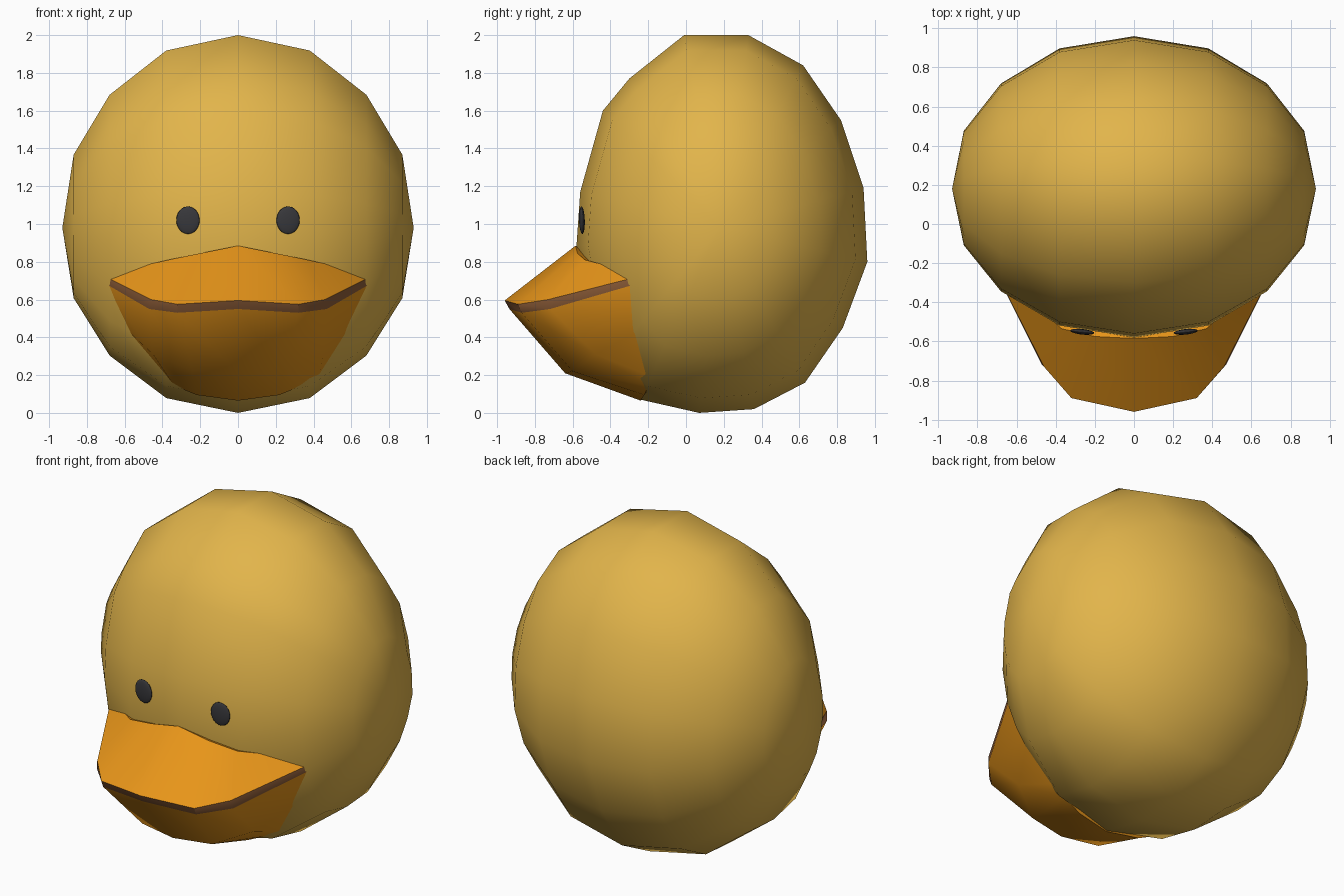
import bpy, bmesh, math
from mathutils import Vector

if "Cube" in bpy.data.objects:
    bpy.data.objects.remove(bpy.data.objects["Cube"])


def material(name, rgb):
    m = bpy.data.materials.new(name)
    m.diffuse_color = (*rgb, 1)
    m.use_nodes = True
    m.node_tree.nodes["Principled BSDF"].inputs["Base Color"].default_value = m.diffuse_color
    return m


YELLOW = material("yellow", (0.76, 0.46, 0.07))
ORANGE = material("orange", (0.80, 0.30, 0.01))
BROWN = material("brown", (0.27, 0.11, 0.04))
BLACK = material("black", (0.04, 0.04, 0.045))


def finish(name, bm, mats, angle):
    bmesh.ops.recalc_face_normals(bm, faces=bm.faces)
    me = bpy.data.meshes.new(name)
    bm.to_mesh(me)
    bm.free()
    for m in mats:
        me.materials.append(m)
    me.shade_smooth()
    me.set_sharp_from_angle(angle=math.radians(angle))
    ob = bpy.data.objects.new(name, me)
    bpy.context.collection.objects.link(ob)
    return ob


# Head: side profile (y, z) shrunk in rings towards a pole on each side
profile = [(-.01, 2), (.33, 2), (.62, 1.84), (.82, 1.55), (.94, 1.19), (.96, .80),
           (.83, .45), (.63, .16), (.36, .02), (.07, 0), (-.24, .07), (-.41, .27),
           (-.52, .55), (-.58, .88), (-.56, 1.17), (-.44, 1.60), (-.30, 1.77)]
half = [(.38, .92), (.68, .69), (.87, .38)]
rings = [(-x, s) for x, s in reversed(half)] + [(0, 1)] + half
cy, cz, n = .18, .98, len(profile)
bm = bmesh.new()
grid = [[bm.verts.new((x, cy + (y - cy) * s, cz + (z - cz) * s)) for y, z in profile]
        for x, s in rings]
for a, b in zip(grid, grid[1:]):
    for i in range(n):
        j = (i + 1) % n
        bm.faces.new((a[i], a[j], b[j], b[i]))
for ring, x in ((grid[0], -.93), (grid[-1], .93)):
    pole = bm.verts.new((x, cy, cz))
    for i in range(n):
        bm.faces.new((ring[i], ring[(i + 1) % n], pole))
finish("head", bm, [YELLOW], 80)

# Bill: rows from upper root over the lip to lower root, centre outwards
rows = [
    [(0, -.585, .885), (.20, -.575, .845), (.37, -.535, .81), (.72, -.22, .73)],
    [(0, -.96, .595), (.32, -.89, .575), (.46, -.73, .60), (.72, -.22, .73)],
    [(0, -.935, .55), (.32, -.87, .53), (.47, -.72, .55), (.72, -.22, .695)],
    [(0, -.64, .21), (.24, -.60, .22), (.45, -.48, .31), (.60, -.21, .45)],
    [(0, -.24, .065), (.22, -.22, .095), (.34, -.20, .145), (.43, -.20, .20)],
]
bm = bmesh.new()
grid = [[bm.verts.new(p) for p in [(-x, y, z) for x, y, z in reversed(r[1:])] + r]
        for r in rows]
for k, (a, b) in enumerate(zip(grid, grid[1:])):
    for i in range(6):
        f = bm.faces.new((a[i], a[i + 1], b[i + 1], b[i]))
        f.material_index = 1 if k == 1 else 0
bmesh.ops.remove_doubles(bm, verts=bm.verts, dist=.001)
# Sink the open rim into the head
rim = [e for e in bm.edges if e.is_boundary]
new = bmesh.ops.extrude_edge_only(bm, edges=rim)["geom"]
for v in new:
    if isinstance(v, bmesh.types.BMVert):
        v.co = v.co.lerp(Vector((0, .1, .6)), .15)
finish("bill", bm, [ORANGE, BROWN], 40)

# Eyes: flattened balls on the face
for side, label in ((-1, "right"), (1, "left")):
    bm = bmesh.new()
    bmesh.ops.create_uvsphere(bm, u_segments=20, v_segments=12, radius=1)
    eye = finish(label + "_eye", bm, [BLACK], 80)
    eye.scale = (.062, .014, .073)
    eye.location = (side * .265, -.551, 1.02)
    eye.rotation_euler = (math.radians(2), 0, side * math.radians(6))
